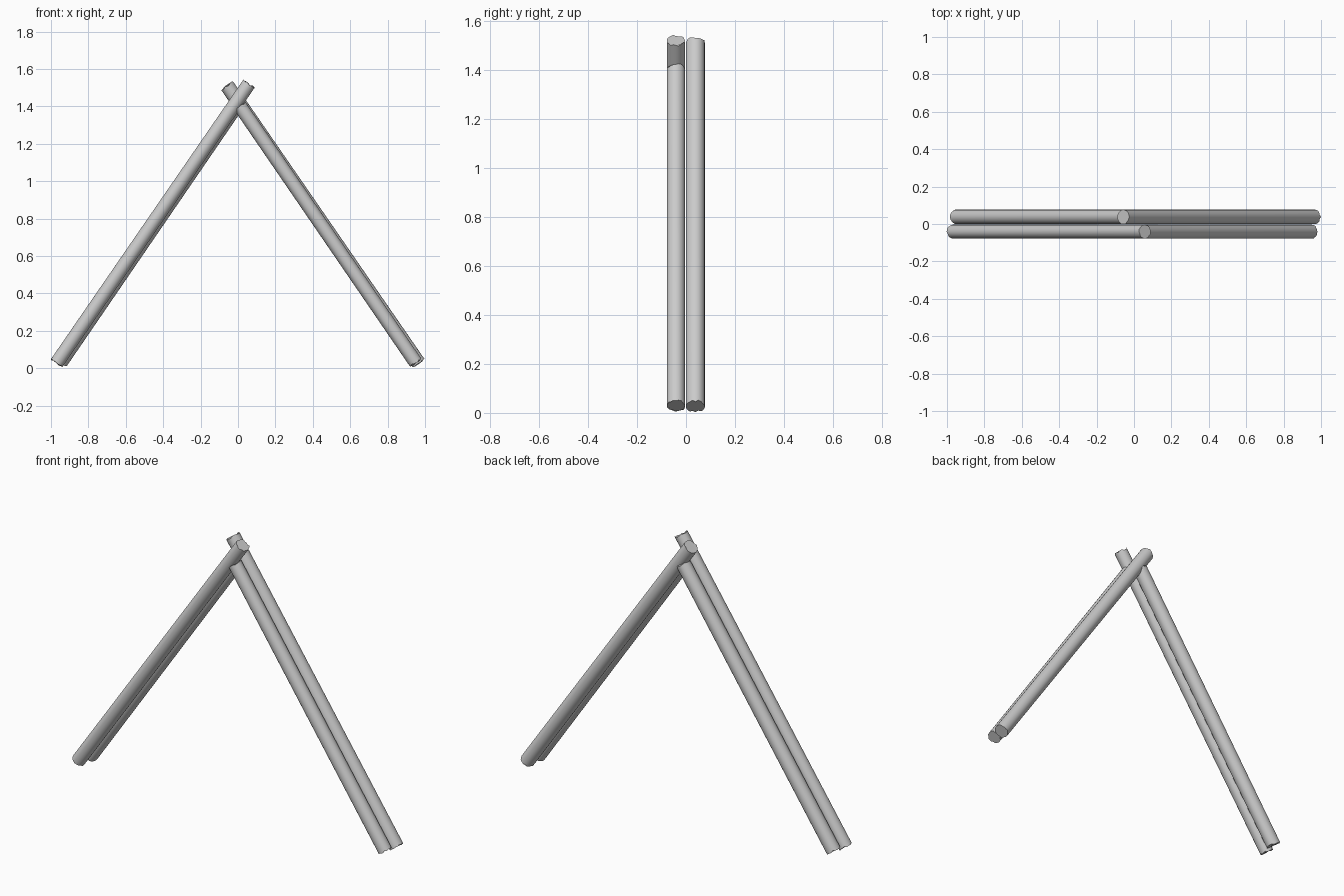
import bpy, bmesh, math, random
from mathutils import Vector

random.seed(4)
cube = bpy.data.objects.get("Cube")
if cube:
    bpy.data.objects.remove(cube, do_unlink=True)

# Plain grey finish
GREY = (0.6, 0.6, 0.6, 1)
grey = bpy.data.materials.new("plain grey")
grey.use_nodes = True
grey.diffuse_color = GREY
grey.node_tree.nodes["Principled BSDF"].inputs["Base Color"].default_value = GREY


def pole(name, bottom, top, radius):
    """Round pole with slightly rough-cut ends, along the line bottom to top."""
    bottom, top = Vector(bottom), Vector(top)
    axis = top - bottom
    bm = bmesh.new()
    bmesh.ops.create_cone(bm, cap_ends=True, segments=20, radius1=radius,
                          radius2=radius, depth=axis.length)
    for v in bm.verts:
        v.co.z += random.uniform(-0.005, 0.005)
    mesh = bpy.data.meshes.new(name)
    bm.to_mesh(mesh)
    bm.free()
    mesh.materials.append(grey)
    obj = bpy.data.objects.new(name, mesh)
    bpy.context.collection.objects.link(obj)
    obj.location = (bottom + top) / 2
    obj.rotation_euler = axis.to_track_quat('Z', 'Y').to_euler()
    bpy.ops.object.select_all(action='DESELECT')
    obj.select_set(True)
    bpy.context.view_layer.objects.active = obj
    bpy.ops.object.shade_smooth_by_angle(angle=math.radians(40))
    return obj


# Front frame: the right-leaning pole passes the apex, the other butts into it
FRONT_Y, FRONT_R = -0.041, 0.037
pole("front_long_pole", (-0.97, FRONT_Y, 0.027), (0.058, FRONT_Y, 1.52), FRONT_R)
pole("front_short_pole", (0.95, FRONT_Y, 0.03), (0.01, FRONT_Y, 1.402), FRONT_R)

# Back frame: the same joint, mirrored
BACK_Y, BACK_R = 0.038, 0.039
pole("back_long_pole", (0.965, BACK_Y, 0.027), (-0.058, BACK_Y, 1.51), BACK_R)
pole("back_short_pole", (-0.95, BACK_Y, 0.03), (-0.01, BACK_Y, 1.402), BACK_R)
